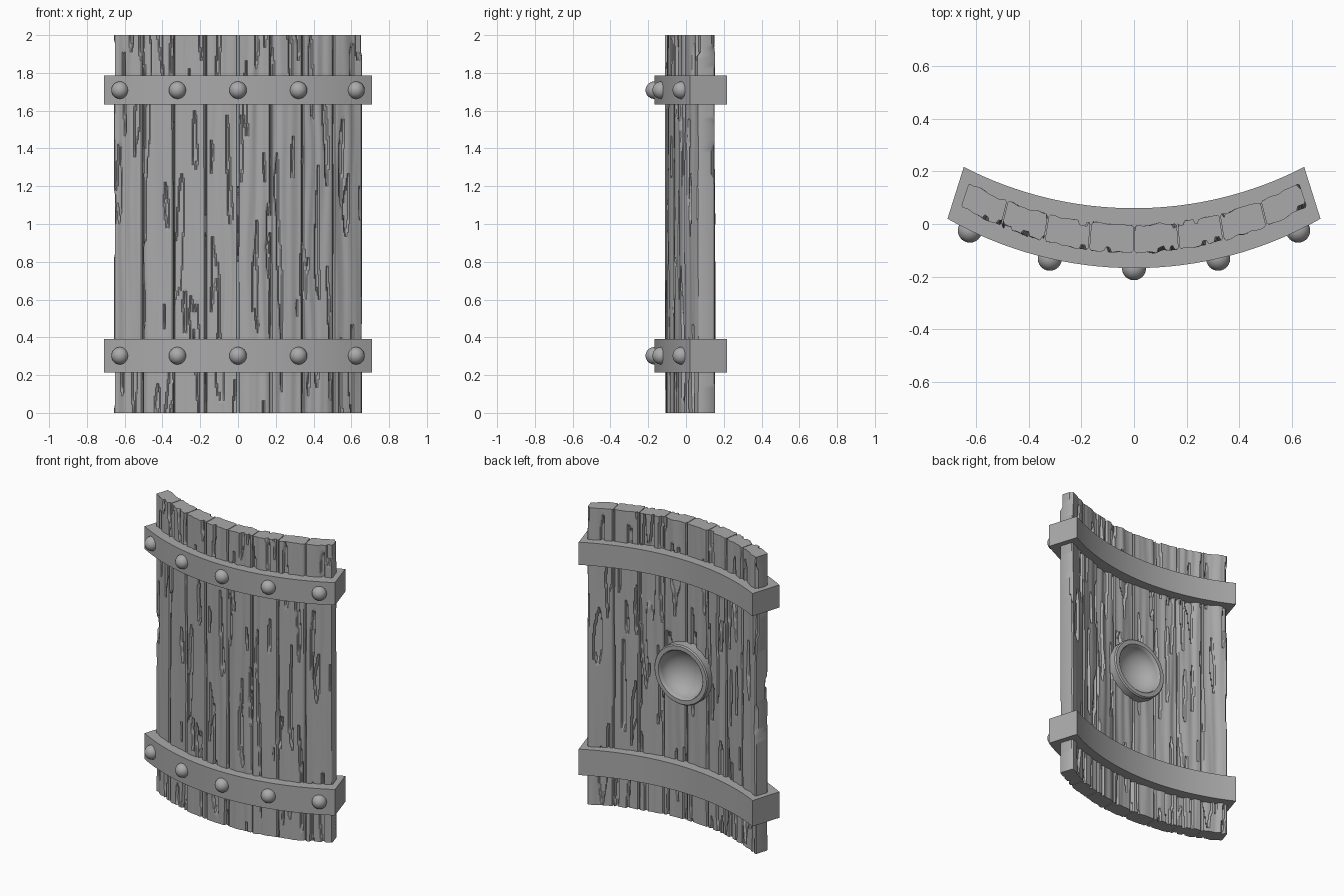
import bpy, bmesh, math
from mathutils import Vector, Matrix, noise

cube = bpy.data.objects.get("Cube")
if cube:
    bpy.data.objects.remove(cube)


def material(name, value):
    mat = bpy.data.materials.new(name)
    mat.use_nodes = True
    color = (value, value, value, 1)
    mat.diffuse_color = color
    mat.node_tree.nodes["Principled BSDF"].inputs["Base Color"].default_value = color
    return mat


grey = material("plain grey", 0.4)


def finish(bm, name, angle):
    bmesh.ops.recalc_face_normals(bm, faces=bm.faces)
    mesh = bpy.data.meshes.new(name)
    bm.to_mesh(mesh)
    bm.free()
    mesh.materials.append(grey)
    obj = bpy.data.objects.new(name, mesh)
    bpy.context.collection.objects.link(obj)
    bpy.ops.object.select_all(action="DESELECT")
    obj.select_set(True)
    bpy.context.view_layer.objects.active = obj
    bpy.ops.object.shade_smooth_by_angle(angle=math.radians(angle))
    return obj


def arc(u, half_width, y_mid, y_end):
    """Point on a shallow arc, u from -1 to 1."""
    sag = y_end - y_mid
    radius = (half_width ** 2 + sag ** 2) / (2 * sag)
    a = u * math.asin(half_width / radius)
    return Vector((radius * math.sin(a), y_mid + radius * (1 - math.cos(a)), 0))


def loft(bm, rows):
    """Skin closed loops of points and cap both ends."""
    loops = [[bm.verts.new(p) for p in row] for row in rows]
    n = len(loops[0])
    for low, high in zip(loops, loops[1:]):
        for i in range(n):
            j = (i + 1) % n
            bm.faces.new((low[i], low[j], high[j], high[i]))
    bm.faces.new(loops[0][::-1])
    bm.faces.new(loops[-1])


# Wooden planks with wavy vertical grain and split lines
PLANKS, COLS, ROWS = 8, 24, 90
FRONT = (0.66, -0.108, 0.068)
BACK = (0.63, -0.004, 0.158)


def grain(x, z, seed):
    bend = 0.018 * noise.noise(Vector((x * 3, z * 1.8, seed)))
    wave = noise.noise(Vector(((x + bend) * 26, z * 0.9, seed)))
    split = noise.noise(Vector(((x + bend) * 34, z * 2.2, seed + 20)))
    return 0.009 * wave - (0.016 if split > 0.32 else 0)


def plank_row(k, z):
    front, back = [], []
    for c in range(COLS + 1):
        t = c / COLS
        u = -1 + 2 * (k + 0.012 + 0.976 * t) / PLANKS
        edge = -0.008 if c in (0, COLS) else 0
        f, b = arc(u, *FRONT), arc(u, *BACK)
        out = (f - b).normalized()
        f += out * (grain(f.x, z, k * 3.7) + edge)
        b -= out * (grain(b.x, z, k * 3.7 + 50) + edge)
        # Hollow behind the hand cup
        if math.hypot(b.x, z - 1) < 0.175:
            b.y = -0.085
        f.z = b.z = z
        front.append(f)
        back.append(b)
    return front + back[::-1]


for k in range(PLANKS):
    bm = bmesh.new()
    loft(bm, [plank_row(k, 2 * r / ROWS) for r in range(ROWS + 1)])
    finish(bm, f"plank_{k + 1}", 40)


# Curved bands wrapping the planks, each with five round rivets
BAND_FRONT = (0.71, -0.168, 0.02)
BAND_BACK = (0.648, 0.06, 0.217)
for name, low, high in (("lower", 0.215, 0.39), ("upper", 1.632, 1.785)):
    steps = [i / 16 - 1 for i in range(33)]
    outline = [arc(u, *BAND_FRONT) for u in steps]
    outline += [arc(u, *BAND_BACK) for u in reversed(steps)]
    bm = bmesh.new()
    loft(bm, [[p + Vector((0, 0, z)) for p in outline] for z in (low, high)])
    sharp = [e for e in bm.edges if e.calc_face_angle(0) > 1]
    bmesh.ops.bevel(bm, geom=sharp, offset=0.014, segments=3,
                    profile=0.5, affect="EDGES")
    finish(bm, name + "_band", 35)

    for i in range(5):
        spot = arc((i - 2) * 0.435, *BAND_FRONT)
        spot.z = (low + high) / 2
        bm = bmesh.new()
        bmesh.ops.create_uvsphere(bm, u_segments=24, v_segments=16, radius=0.046,
                                  matrix=Matrix.Translation(spot))
        finish(bm, f"{name}_rivet_{i + 1}", 60)


# Round hand cup with a raised rim on the back
profile = [(0.2, -0.03), (0.2, 0.05), (0.193, 0.058), (0.166, 0.058)]
for i in range(11):
    a = math.pi / 2 * i / 10
    profile.append((0.16 * math.cos(a), 0.052 - 0.127 * math.sin(a)))
bm = bmesh.new()
verts = [bm.verts.new((r, y, 1)) for r, y in profile]
edges = [bm.edges.new(pair) for pair in zip(verts, verts[1:])]
bmesh.ops.spin(bm, geom=verts + edges, cent=(0, 0, 1), axis=(0, 1, 0),
               angle=2 * math.pi, steps=48)
bmesh.ops.remove_doubles(bm, verts=bm.verts, dist=0.0005)
finish(bm, "hand_cup", 40)
